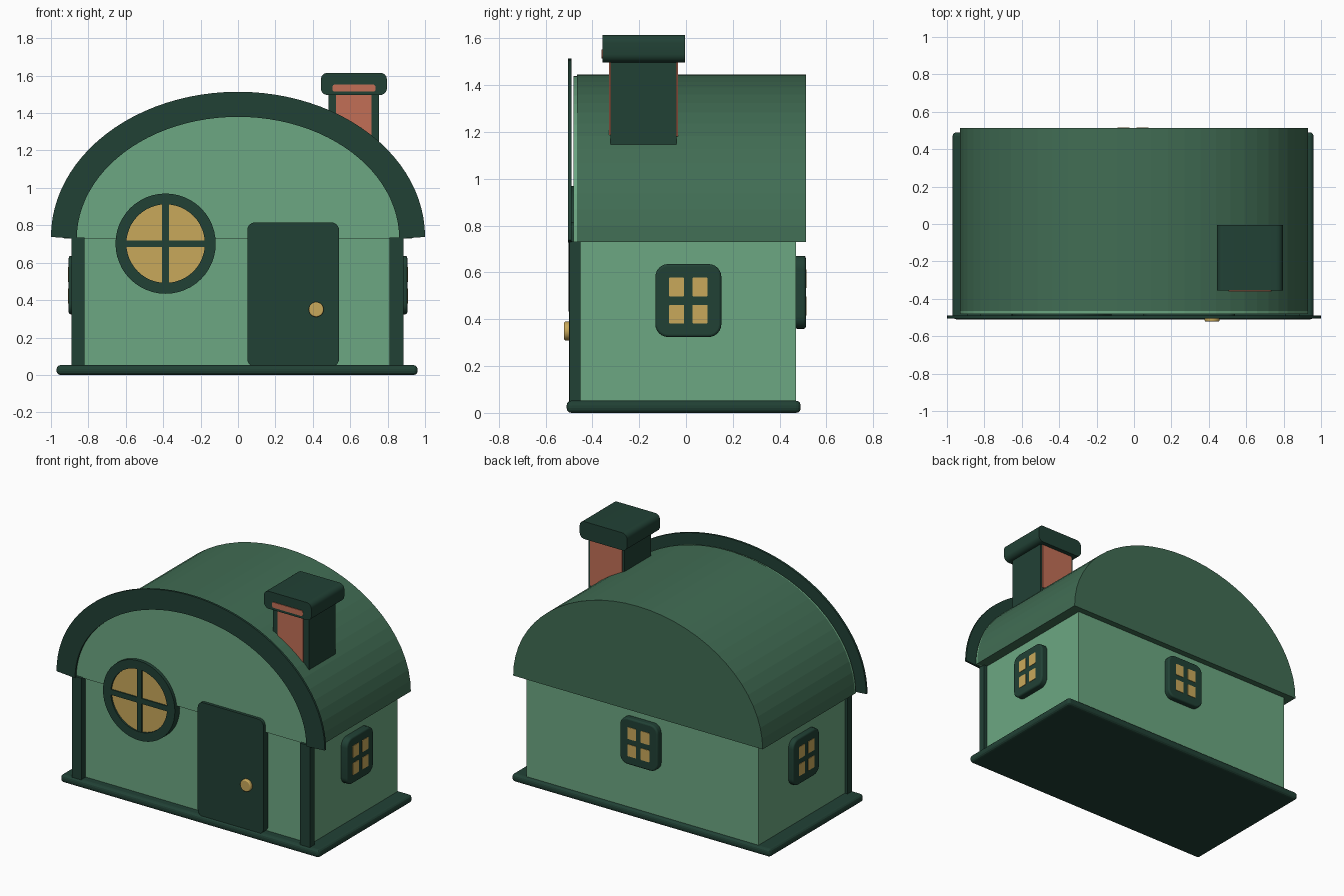
import bpy, bmesh, math

cube = bpy.data.objects.get("Cube")
if cube:
    bpy.data.objects.remove(cube, do_unlink=True)


def material(name, rgb):
    linear = [((c / 255 + 0.055) / 1.055) ** 2.4 for c in rgb] + [1.0]
    m = bpy.data.materials.new(name)
    m.use_nodes = True
    m.diffuse_color = linear
    m.node_tree.nodes["Principled BSDF"].inputs["Base Color"].default_value = linear
    return m


WALL = material("light green", (108, 167, 130))
ROOF = material("roof green", (65, 109, 84))
DARK = material("dark green", (33, 65, 53))
GOLD = material("gold", (201, 169, 91))
BRICK = material("brick red", (194, 111, 86))


def finish(name, bm, mat, bevel=0, smooth=False):
    bmesh.ops.recalc_face_normals(bm, faces=bm.faces)
    mesh = bpy.data.meshes.new(name)
    bm.to_mesh(mesh)
    bm.free()
    mesh.materials.append(mat)
    obj = bpy.data.objects.new(name, mesh)
    bpy.context.collection.objects.link(obj)
    if bevel:
        mod = obj.modifiers.new("soft edges", "BEVEL")
        mod.width = bevel
        mod.segments = 3
        mod.limit_method = "ANGLE"
        mod.angle_limit = math.radians(40)
    if smooth:
        bpy.ops.object.select_all(action="DESELECT")
        obj.select_set(True)
        bpy.context.view_layer.objects.active = obj
        bpy.ops.object.shade_smooth_by_angle(angle=math.radians(35))
    return obj


def box(name, x, y, z, mat, bevel=0):
    bm = bmesh.new()
    bmesh.ops.create_cube(bm, size=1)
    for v in bm.verts:
        for i, (lo, hi) in enumerate((x, y, z)):
            v.co[i] = (lo + hi) / 2 + v.co[i] * (hi - lo)
    return finish(name, bm, mat, bevel)


def prism(name, points, d0, d1, mat, axis="y", bevel=0, smooth=False):
    """Extrude a 2D outline (u, z) along x or y from d0 to d1."""
    bm = bmesh.new()
    place = (lambda u, v, d: (u, d, v)) if axis == "y" else (lambda u, v, d: (d, u, v))
    near, far = [[bm.verts.new(place(u, v, d)) for u, v in points] for d in (d0, d1)]
    bm.faces.new(near)
    bm.faces.new(far)
    n = len(points)
    for i in range(n):
        j = (i + 1) % n
        bm.faces.new((near[i], near[j], far[j], far[i]))
    return finish(name, bm, mat, bevel, smooth)


def ring(name, outer, inner, d0, d1, mat, closed):
    """Flat band between two matching outlines, with thickness along y."""
    bm = bmesh.new()
    loops = [[bm.verts.new((u, d, v)) for u, v in pts]
             for pts, d in ((outer, d0), (outer, d1), (inner, d1), (inner, d0))]
    n = len(outer)
    for i in range(n if closed else n - 1):
        j = (i + 1) % n
        for k in range(4):
            a, b = loops[k], loops[(k + 1) % 4]
            bm.faces.new((a[i], a[j], b[j], b[i]))
    if not closed:
        bm.faces.new([loop[0] for loop in loops])
        bm.faces.new([loop[-1] for loop in loops])
    return finish(name, bm, mat, smooth=True)


def arc(cx, cz, a, b, start=0, end=180, n=32):
    angles = [math.radians(start + (end - start) * i / n) for i in range(n + 1)]
    return [(cx + a * math.cos(t), cz + b * math.sin(t)) for t in angles]


def circle(cx, cz, r, n=48):
    return arc(cx, cz, r, r, 0, 360, n)[:-1]


def rounded(u0, u1, v0, v1, r):
    pts = []
    corners = ((u1 - r, v1 - r), (u0 + r, v1 - r), (u0 + r, v0 + r), (u1 - r, v0 + r))
    for i, (cu, cv) in enumerate(corners):
        pts += arc(cu, cv, r, r, 90 * i, 90 * i + 90, 6)
    return pts


# Base slab, walls and front corner posts
box("base", (-0.97, 0.96), (-0.51, 0.49), (0, 0.052), DARK, 0.02)
box("walls", (-0.87, 0.86), (-0.45, 0.47), (0.04, 0.74), WALL)
for side, x in (("left", (0.81, 0.885)), ("right", (-0.89, -0.82))):
    box(side + "_post", x, (-0.497, -0.45), (0.045, 0.735), DARK)

# Barrel roof, front gable and the arched trim
prism("roof", arc(0, 0.73, 0.93, 0.715), -0.466, 0.512, ROOF)
prism("gable", arc(0, 0.73, 0.93, 0.71), -0.48, -0.466, WALL)
ring("arch_trim", arc(0, 0.738, 1.0, 0.776, n=48), arc(0, 0.728, 0.862, 0.652, n=48),
     -0.504, -0.49, DARK, False)

# Round front window
wx, wz = -0.387, 0.702
ring("round_frame", circle(wx, wz, 0.268), circle(wx, wz, 0.21), -0.502, -0.45, DARK, True)
prism("round_glass", circle(wx, wz, 0.215), -0.491, -0.47, GOLD)
box("round_bar_upright", (wx - 0.018, wx + 0.018), (-0.499, -0.485), (wz - 0.213, wz + 0.213), DARK)
box("round_bar_level", (wx - 0.213, wx + 0.213), (-0.499, -0.485), (wz - 0.018, wz + 0.018), DARK)

# Door and knob
prism("door", rounded(0.05, 0.54, 0.045, 0.815, 0.04), -0.5, -0.449, DARK, smooth=True)
prism("door_knob", circle(0.418, 0.35, 0.04, 24), -0.521, -0.495, GOLD, bevel=0.006, smooth=True)


# Small four-pane windows
def small_window(name, u, z, d0, d1, axis):
    prism(name + "_frame", rounded(u - 0.141, u + 0.141, z - 0.156, z + 0.156, 0.055),
          d0, d1, DARK, axis, bevel=0.01, smooth=True)
    out = math.copysign(0.003, d1 - d0)
    for i, du in enumerate((-0.05, 0.05)):
        for j, dz in enumerate((-0.058, 0.058)):
            prism(f"{name}_pane_{i}{j}",
                  rounded(u + du - 0.032, u + du + 0.032, z + dz - 0.04, z + dz + 0.04, 0.004),
                  d1 - out, d1 + out, GOLD, axis)


small_window("left_window", 0.01, 0.48, 0.85, 0.905, "x")
small_window("right_window", 0.01, 0.48, -0.86, -0.905, "x")
small_window("back_window", -0.005, 0.515, 0.465, 0.512, "y")

# Chimney with brick panels and a cap
box("chimney", (0.485, 0.755), (-0.322, -0.04), (1.145, 1.52), DARK)
box("chimney_brick_front", (0.525, 0.715), (-0.328, -0.32), (1.18, 1.51), BRICK)
box("chimney_brick_back", (0.5, 0.74), (-0.042, -0.034), (1.18, 1.51), BRICK)
prism("chimney_cap", rounded(0.443, 0.796, 1.497, 1.615, 0.035), -0.356, -0.005, DARK, smooth=True)
prism("cap_brick_strip", rounded(0.505, 0.735, 1.515, 1.552, 0.012), -0.36, -0.352, BRICK)
